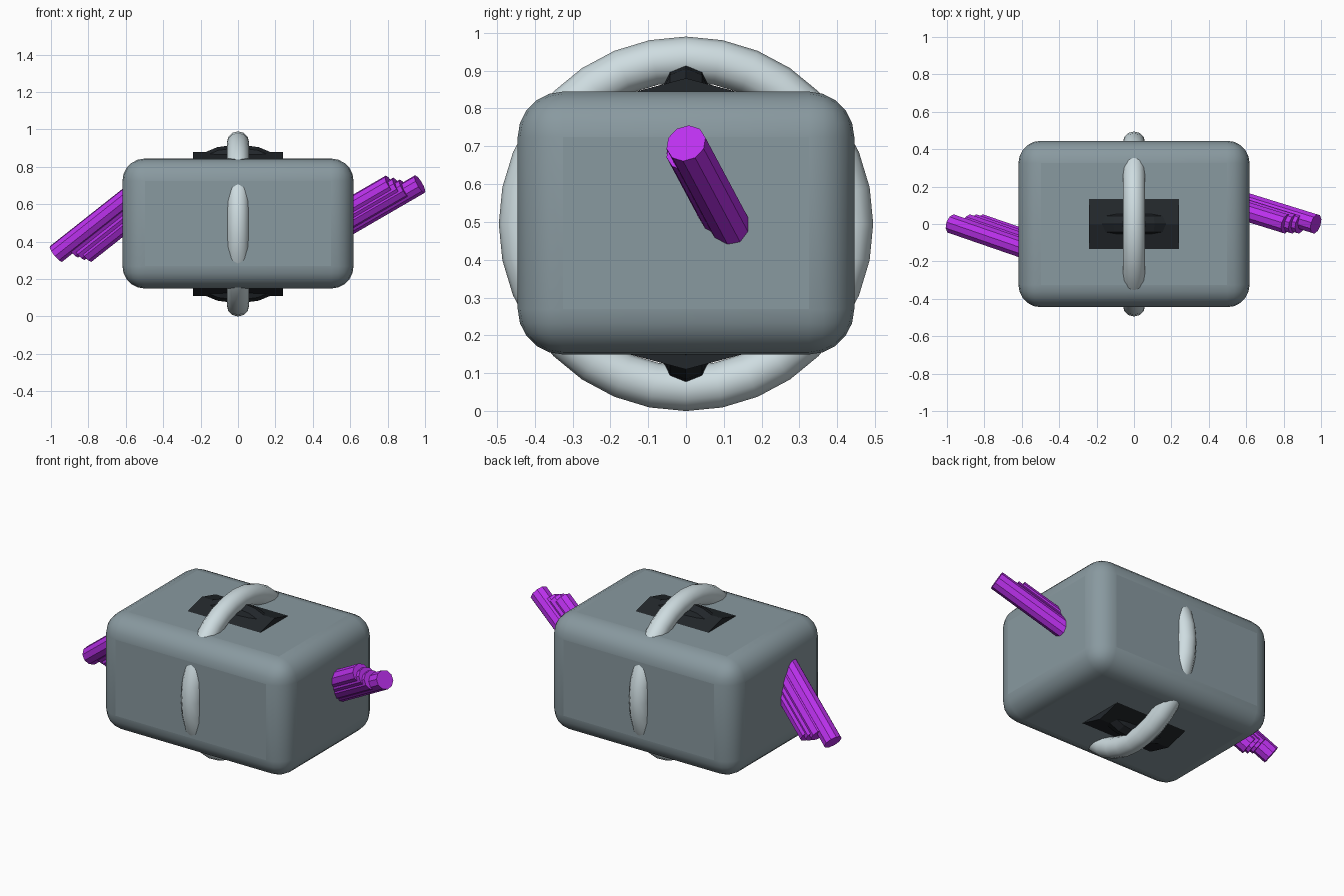
import bpy, math
from mathutils import Vector

if "Cube" in bpy.data.objects:
    bpy.data.objects.remove(bpy.data.objects["Cube"])

CZ = 0.495  # height of the centre


def material(name, rgb):
    m = bpy.data.materials.new(name)
    m.diffuse_color = (*rgb, 1)
    m.use_nodes = True
    m.node_tree.nodes["Principled BSDF"].inputs["Base Color"].default_value = m.diffuse_color
    return m


SLATE = material("slate", (0.25, 0.32, 0.35))
PALE = material("pale", (0.62, 0.72, 0.75))
DARK = material("dark", (0.016, 0.02, 0.024))
PURPLE = material("purple", (0.5, 0.03, 0.85))


def finish(name, mat, smooth=None):
    ob = bpy.context.object
    ob.name = name
    ob.data.materials.append(mat)
    if smooth:
        bpy.ops.object.shade_smooth_by_angle(angle=math.radians(smooth))
    return ob


def cable(name, tip, slope_y, slope_z, inner_x):
    """Straight tube from its outer tip back into the casing."""
    tip = Vector(tip)
    dx = inner_x - tip.x
    d = Vector((dx, abs(dx) * slope_y, abs(dx) * slope_z))
    bpy.ops.mesh.primitive_cylinder_add(
        vertices=10, radius=0.054, depth=d.length, location=tip + d / 2,
        rotation=d.to_track_quat('Z', 'Y').to_euler())
    finish(name, PURPLE)


# Rounded casing
bpy.ops.mesh.primitive_cube_add(size=1, location=(0, 0, CZ + 0.002))
body = finish("casing", SLATE)
body.scale = (1.236, 0.89, 0.695)
bpy.ops.object.transform_apply(location=False, rotation=False, scale=True)
bev = body.modifiers.new("round", 'BEVEL')
bev.width = 0.12
bev.segments = 5
bpy.ops.object.shade_smooth_by_angle(angle=math.radians(30))

# Pale ring around the middle
bpy.ops.mesh.primitive_torus_add(
    major_radius=0.435, minor_radius=0.06, major_segments=32, minor_segments=12,
    location=(0, 0, CZ), rotation=(0, math.pi / 2, 0))
finish("outer_ring", PALE, 40)

# Dark twelve-sided drum and crossing ring inside the casing
bpy.ops.mesh.primitive_cylinder_add(
    vertices=12, radius=0.385, depth=0.48,
    location=(0, 0, CZ), rotation=(0, math.pi / 2, 0))
finish("inner_drum", DARK)
bpy.ops.mesh.primitive_torus_add(
    major_radius=0.365, minor_radius=0.06, major_segments=24, minor_segments=8,
    location=(0, 0, CZ), rotation=(math.pi / 2, 0, 0))
finish("inner_ring", DARK)

# Cable bundles at both ends
right = [(0.972, 0.708), (0.89, 0.685), (0.855, 0.695), (0.815, 0.706)]
left = [(-0.972, 0.335), (-0.885, 0.358), (-0.85, 0.345), (-0.815, 0.335)]
for i, (x, z) in enumerate(right):
    cable(f"right_cable_{i + 1}", (x, 0, z), 0.31, -0.58, 0.4)
for i, (x, z) in enumerate(left):
    cable(f"left_cable_{i + 1}", (x, 0, z), -0.345, 0.79, -0.5)
